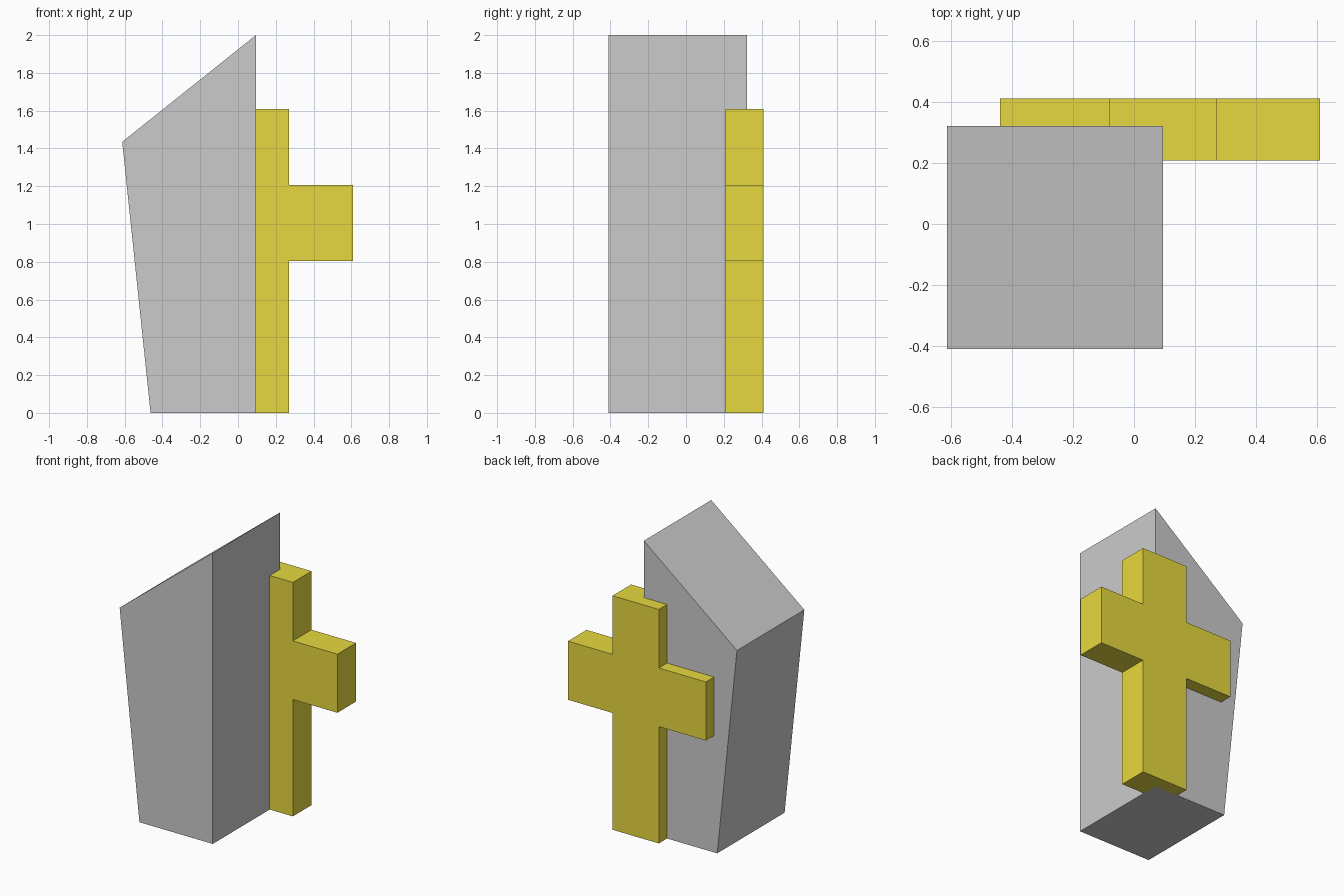
import bpy, bmesh

if "Cube" in bpy.data.objects:
    bpy.data.objects.remove(bpy.data.objects["Cube"])


def extrude_profile(name, profile, y_front, y_back):
    """Solid made by extruding an (x, z) outline along y."""
    bm = bmesh.new()
    face = bm.faces.new([bm.verts.new((x, y_front, z)) for x, z in profile])
    ext = bmesh.ops.extrude_face_region(bm, geom=[face], use_keep_orig=True)
    verts = [g for g in ext["geom"] if isinstance(g, bmesh.types.BMVert)]
    bmesh.ops.translate(bm, verts=verts, vec=(0, y_back - y_front, 0))
    bmesh.ops.recalc_face_normals(bm, faces=bm.faces)
    mesh = bpy.data.meshes.new(name)
    bm.to_mesh(mesh)
    bm.free()
    obj = bpy.data.objects.new(name, mesh)
    bpy.context.collection.objects.link(obj)
    return obj


# Grey stone block with slanted top and leaning left side
extrude_profile("stone_block",
                [(-0.463, 0), (0.095, 0), (0.095, 2), (-0.613, 1.435)],
                -0.41, 0.322)

# Gold cross partly sunk into the back of the block
left, right = -0.081, 0.271          # upright
arm_left, arm_right = -0.439, 0.61   # cross arms
low, high, top = 0.803, 1.206, 1.609
cross = extrude_profile("cross", [
    (left, 0), (right, 0), (right, low), (arm_right, low),
    (arm_right, high), (right, high), (right, top), (left, top),
    (left, high), (arm_left, high), (arm_left, low), (left, low)],
    0.209, 0.411)

gold = bpy.data.materials.new("gold")
gold.diffuse_color = (0.8, 0.69, 0.05, 1)
gold.use_nodes = True
gold.node_tree.nodes["Principled BSDF"].inputs["Base Color"].default_value = gold.diffuse_color
cross.data.materials.append(gold)
